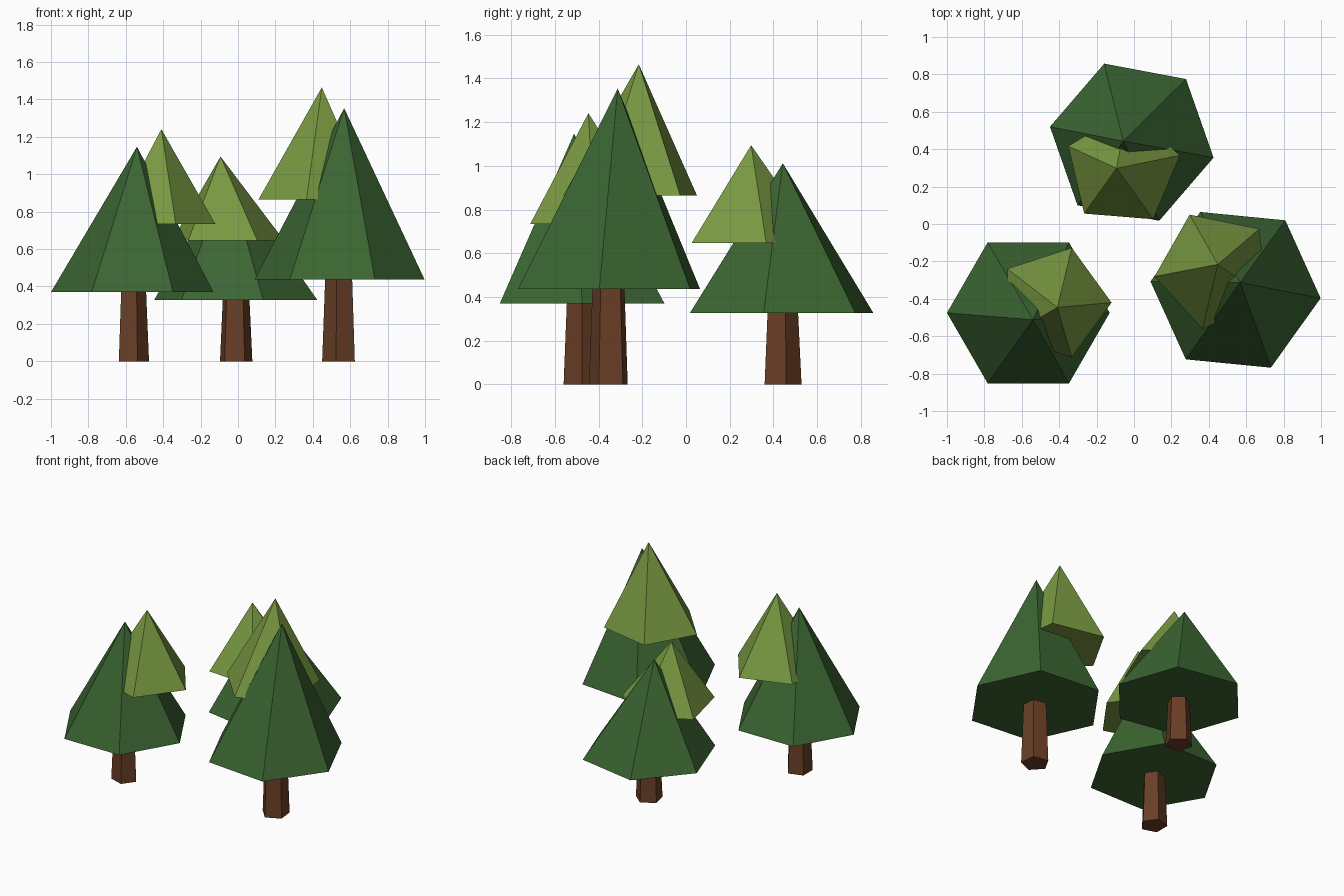
import bpy, bmesh, math
from mathutils import Matrix, Vector

if "Cube" in bpy.data.objects:
    bpy.data.objects.remove(bpy.data.objects["Cube"])


def material(name, rgb):
    m = bpy.data.materials.new(name)
    m.diffuse_color = (*rgb, 1)
    m.use_nodes = True
    m.node_tree.nodes["Principled BSDF"].inputs["Base Color"].default_value = m.diffuse_color
    return m


BARK = material("brown bark", (0.138, 0.048, 0.019))
DARK = material("dark green", (0.044, 0.130, 0.032))
LIGHT = material("light green", (0.190, 0.318, 0.054))


def ring(bm, sides, radius, centre, z):
    return [bm.verts.new((centre[0] + radius * math.cos(math.tau * i / sides),
                          centre[1] + radius * math.sin(math.tau * i / sides), z))
            for i in range(sides)]


def finish(bm, name, mat, matrix):
    bmesh.ops.transform(bm, matrix=matrix, verts=bm.verts)
    bmesh.ops.recalc_face_normals(bm, faces=bm.faces)
    mesh = bpy.data.meshes.new(name)
    bm.to_mesh(mesh)
    bm.free()
    mesh.materials.append(mat)
    bpy.context.collection.objects.link(bpy.data.objects.new(name, mesh))


def leaning_cone(name, mat, matrix, sides, radius, centre, z, tip):
    """Flat-based pyramid whose tip is off centre."""
    bm = bmesh.new()
    base = ring(bm, sides, radius, centre, z)
    top = bm.verts.new(tip)
    bm.faces.new(base)
    for i in range(sides):
        bm.faces.new((base[i], base[(i + 1) % sides], top))
    finish(bm, name, mat, matrix)


def trunk(name, matrix):
    bm = bmesh.new()
    low = ring(bm, 5, 0.205, (0, 0), 0)
    high = ring(bm, 5, 0.166, (0, 0), 0.41)
    bm.faces.new(low)
    bm.faces.new(high)
    for i in range(5):
        j = (i + 1) % 5
        bm.faces.new((low[i], low[j], high[j], high[i]))
    finish(bm, name, BARK, matrix)


# One tree shape, placed three times: name, x, y, turn, width, height
TREES = [("left", -0.565, -0.475, 0.0, 0.435, 1.0),
         ("back", -0.012, 0.4375, 229.3, 0.445, 0.882),
         ("right", 0.543, -0.352, 114.4, 0.457, 1.18)]

for name, x, y, turn, width, height in TREES:
    m = (Matrix.Translation((x, y, 0))
         @ Matrix.Rotation(math.radians(turn), 4, "Z")
         @ Matrix.Diagonal(Vector((width, width, height, 1))))
    trunk(name + "_trunk", m)
    # Wide six-sided lower foliage
    leaning_cone(name + "_lower_foliage", DARK, m, 6, 1.0, (0, 0), 0.37,
                 (0.057, -0.085, 1.147))
    # Smaller five-sided upper foliage, set to one side
    leaning_cone(name + "_upper_foliage", LIGHT, m, 5, 0.708, (0.315, 0.126), 0.733,
                 (0.357, 0.066, 1.241))
